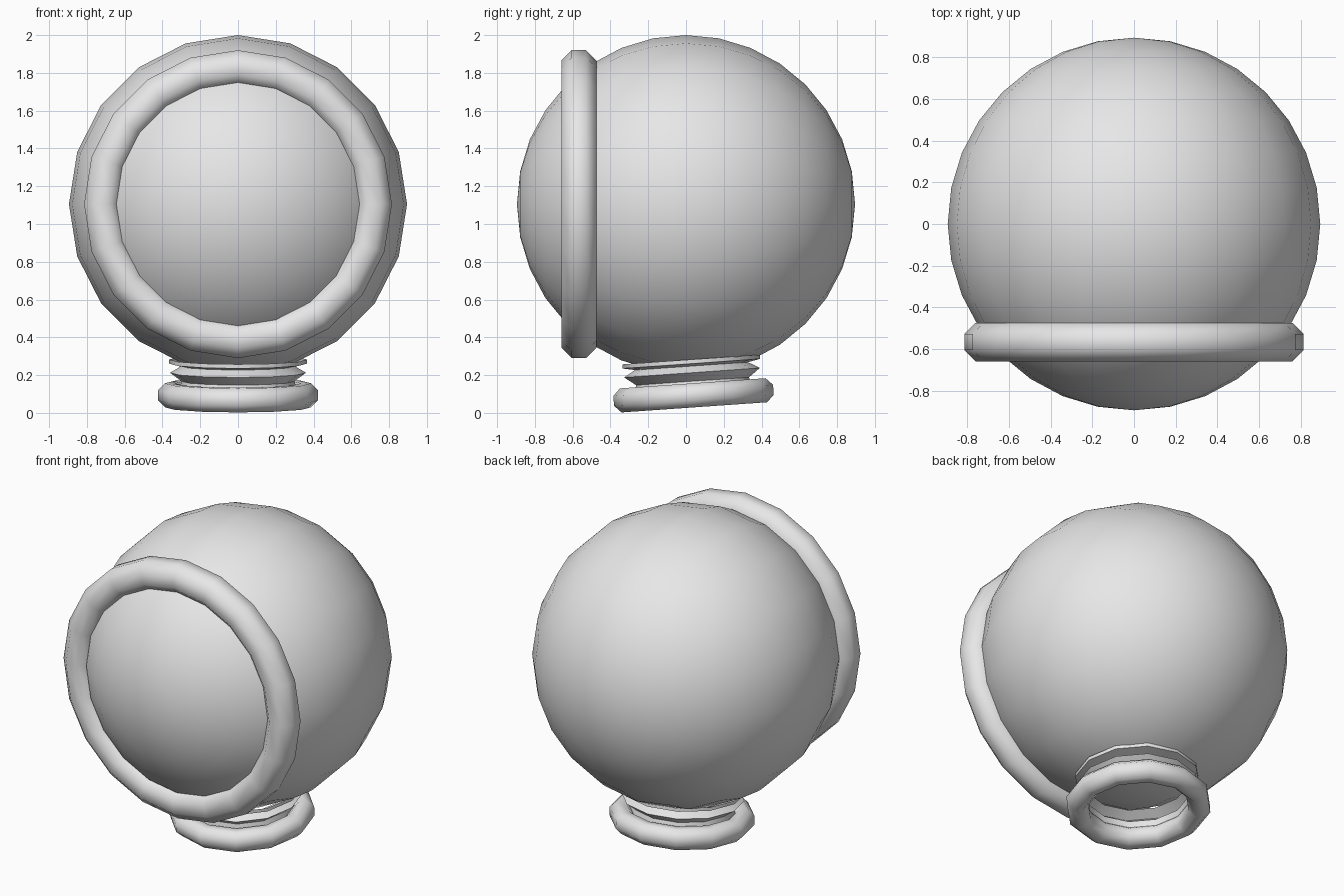
import bpy, bmesh, math
from mathutils import Matrix

if "Cube" in bpy.data.objects:
    bpy.data.objects.remove(bpy.data.objects["Cube"])

grey = bpy.data.materials.new("plain grey")
grey.diffuse_color = (0.8, 0.8, 0.8, 1)
grey.use_nodes = True
grey.node_tree.nodes["Principled BSDF"].inputs["Base Color"].default_value = grey.diffuse_color


def finish(name, bm, matrix):
    """Turn a bmesh into a smooth, placed object."""
    bmesh.ops.recalc_face_normals(bm, faces=bm.faces)
    bm.transform(matrix)
    for f in bm.faces:
        f.smooth = True
    mesh = bpy.data.meshes.new(name)
    bm.to_mesh(mesh)
    bm.free()
    mesh.materials.append(grey)
    obj = bpy.data.objects.new(name, mesh)
    bpy.context.collection.objects.link(obj)
    return obj


def lathe(name, profile, sides, matrix, closed):
    """Revolve (radius, height) points around z."""
    bm = bmesh.new()
    loops = []
    for i in range(sides):
        a = 2 * math.pi * i / sides
        loops.append([bm.verts.new((r * math.cos(a), r * math.sin(a), z)) for r, z in profile])
    n = len(profile)
    for i in range(sides):
        p, q = loops[i], loops[(i + 1) % sides]
        for j in range(n if closed else n - 1):
            k = (j + 1) % n
            bm.faces.new((p[j], q[j], q[k], p[k]))
    return finish(name, bm, matrix)


def octagon(major, minor):
    """Eight-sided tube section with flat sides facing out and up."""
    return [(major + minor * math.cos(math.radians(22.5 + 45 * i)),
             minor * math.sin(math.radians(22.5 + 45 * i))) for i in range(8)]


# Poles of the globe point to the front and back
face_front = Matrix.Rotation(math.radians(90), 4, 'X')

# Round helmet globe
bm = bmesh.new()
bmesh.ops.create_uvsphere(bm, u_segments=20, v_segments=16, radius=0.895)
finish("helmet_globe", bm, Matrix.Translation((0, 0, 1.105)) @ face_front)

# Ring around the front window
lathe("window_ring", octagon(0.7225, 0.1), 20,
      Matrix.Translation((0, -0.567, 1.105)) @ face_front, True)

# Neck parts share a slight backward tilt
neck = Matrix.Translation((0, 0.04, 0.093)) @ Matrix.Rotation(math.radians(4), 4, 'X')
lathe("neck_ring", octagon(0.36, 0.069), 12, neck, True)

# Ribbed collar, open at both ends
collar = lathe("ribbed_collar",
               [(0.31, 0.03), (0.30, 0.075), (0.36, 0.12), (0.30, 0.155),
                (0.365, 0.168), (0.365, 0.19)], 12, neck, False)
bpy.context.view_layer.objects.active = collar
collar.select_set(True)
bpy.ops.object.shade_smooth_by_angle(angle=math.radians(32))
